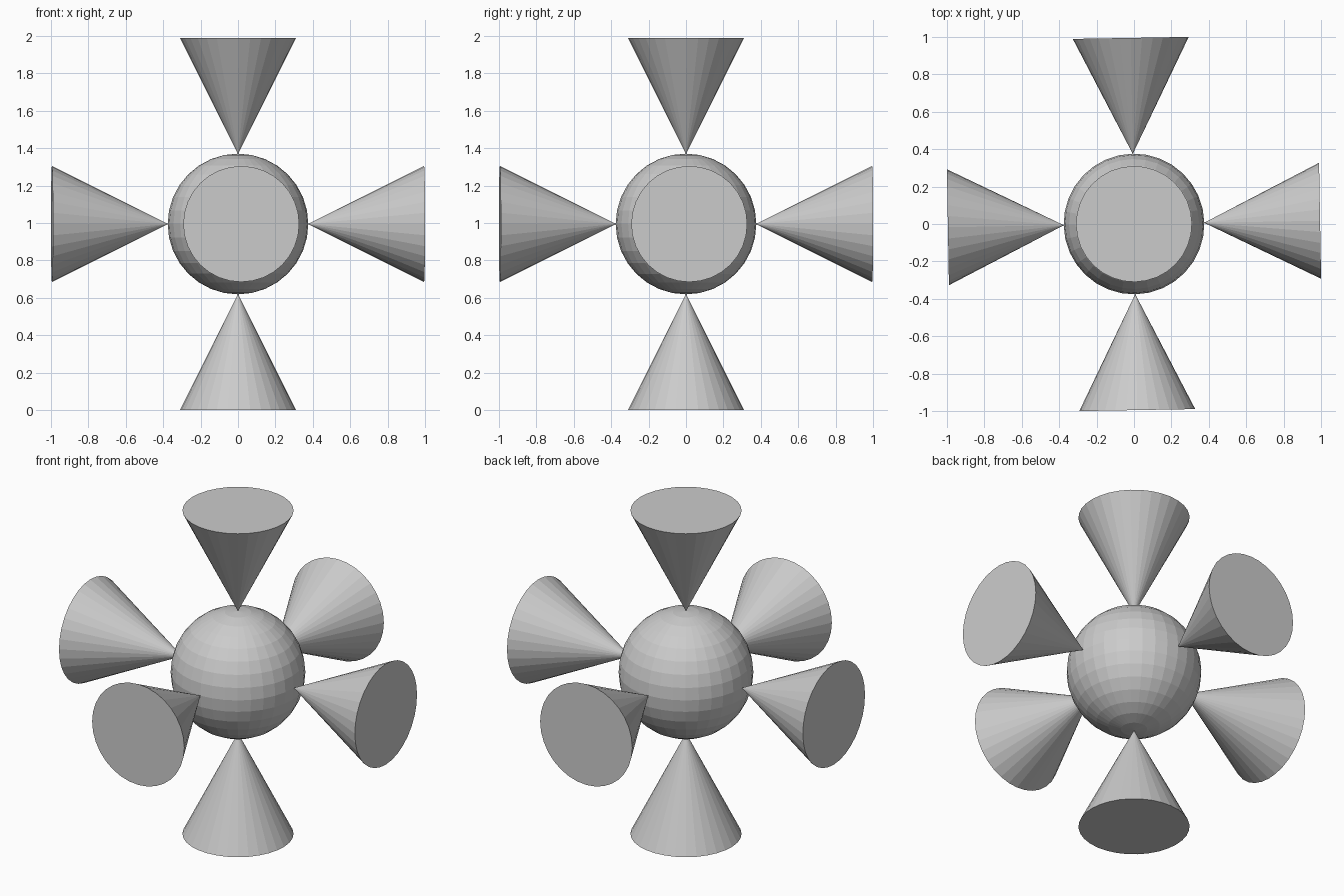
import bpy
from math import radians
from mathutils import Vector, Matrix

cube = bpy.data.objects.get("Cube")
if cube:
    bpy.data.objects.remove(cube, do_unlink=True)

RADIUS = 0.31          # cone base radius
HEIGHT = 0.62          # cone length, tip to base
REACH = 0.995          # centre to cone base
CENTRE = Vector((0, 0, REACH))
TURN = Matrix.Rotation(radians(1), 4, "Z")   # slight twist of the whole model

grey = bpy.data.materials.new("light grey")
grey.use_nodes = True
colour = (0.6, 0.6, 0.6, 1)
grey.diffuse_color = colour
grey.node_tree.nodes["Principled BSDF"].inputs["Base Color"].default_value = colour


def finish(name, matrix):
    """Name, place and colour the newly added part."""
    part = bpy.context.object
    part.name = name
    part.matrix_world = Matrix.Translation(CENTRE) @ TURN @ matrix
    part.data.materials.append(grey)


# Central faceted ball
bpy.ops.mesh.primitive_uv_sphere_add(segments=32, ring_count=16, radius=0.376)
finish("centre_ball", Matrix.Identity(4))

# Six cones, tips touching the ball and bases facing outward
directions = {
    "top": (0, 0, 1), "bottom": (0, 0, -1),
    "left": (1, 0, 0), "right": (-1, 0, 0),
    "front": (0, -1, 0), "back": (0, 1, 0),
}
for side, axis in directions.items():
    axis = Vector(axis)
    bpy.ops.mesh.primitive_cone_add(vertices=32, radius1=RADIUS, radius2=0, depth=HEIGHT)
    aim = (-axis).to_track_quat("Z", "Y").to_matrix().to_4x4()
    finish(side + "_cone", Matrix.Translation(axis * (REACH - HEIGHT / 2)) @ aim)
